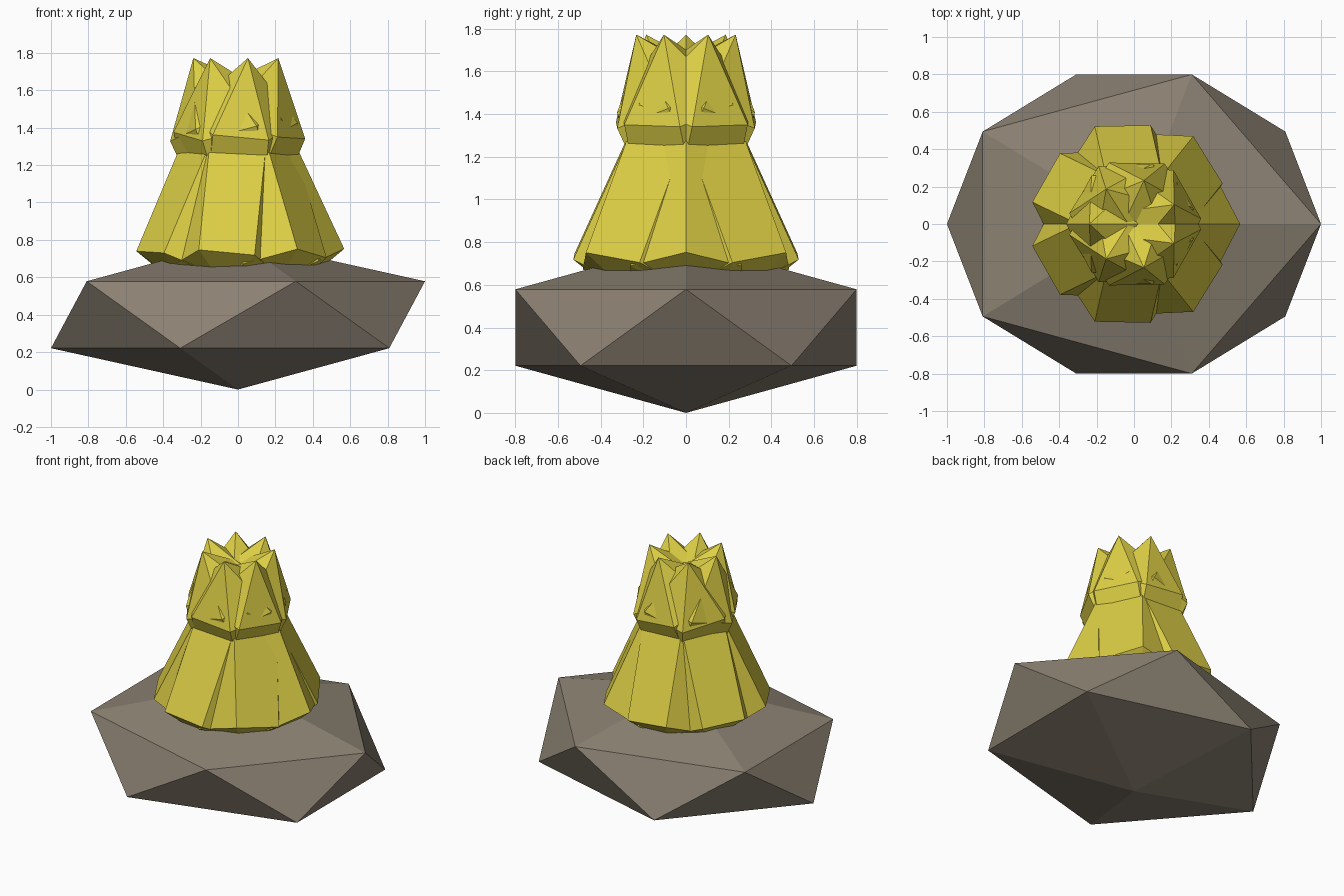
import bpy, bmesh, math
from mathutils import Matrix, Vector

cube = bpy.data.objects.get("Cube")
if cube:
    bpy.data.objects.remove(cube, do_unlink=True)


def make_material(name, color):
    mat = bpy.data.materials.new(name)
    mat.use_nodes = True
    mat.diffuse_color = color
    mat.node_tree.nodes["Principled BSDF"].inputs["Base Color"].default_value = color
    return mat


def make_object(name, bm, mat):
    bmesh.ops.recalc_face_normals(bm, faces=bm.faces)
    mesh = bpy.data.meshes.new(name)
    bm.to_mesh(mesh)
    bm.free()
    mesh.materials.append(mat)
    obj = bpy.data.objects.new(name, mesh)
    bpy.context.collection.objects.link(obj)
    return obj


stone = make_material("grey brown stone", (0.26, 0.22, 0.17, 1))
yellow = make_material("yellow crystal", (0.72, 0.62, 0.06, 1))

# Rock: a flattened icosahedron resting on its lowest point
rock_height = 0.8
bm = bmesh.new()
bmesh.ops.create_icosphere(bm, subdivisions=1, radius=1)
bmesh.ops.scale(bm, vec=(1.118, 0.94, rock_height / 2), verts=bm.verts)
bmesh.ops.translate(bm, vec=(0, 0, rock_height / 2), verts=bm.verts)
make_object("rock", bm, stone)

# Crystals: pointed hexagonal prisms that lean across the centre
COUNT, SIDES, RADIUS = 7, 6, 0.3
TILT = math.radians(25)
CROSSING = Vector((0, 0, 1.26))
LOW_TIP, LOW_RING, HIGH_RING, HIGH_TIP = -0.78, -0.70, 0.215, 0.565


def crystal_mesh():
    bm = bmesh.new()
    rings = []
    for z in (LOW_RING, HIGH_RING):
        rings.append([bm.verts.new((RADIUS * math.cos(math.tau * i / SIDES),
                                    RADIUS * math.sin(math.tau * i / SIDES), z))
                      for i in range(SIDES)])
    low, high = rings
    bottom = bm.verts.new((0, 0, LOW_TIP))
    top = bm.verts.new((0, 0, HIGH_TIP))
    for i in range(SIDES):
        j = (i + 1) % SIDES
        bm.faces.new((low[i], low[j], high[j], high[i]))
        bm.faces.new((high[i], high[j], top))
        bm.faces.new((low[j], low[i], bottom))
    return bm


for k in range(COUNT):
    angle = math.tau * k / COUNT
    lean_axis = Vector((math.sin(angle), -math.cos(angle), 0))
    bm = crystal_mesh()
    bm.transform(Matrix.Translation(CROSSING) @ Matrix.Rotation(TILT, 4, lean_axis))
    make_object(f"crystal_{k + 1}", bm, yellow)
